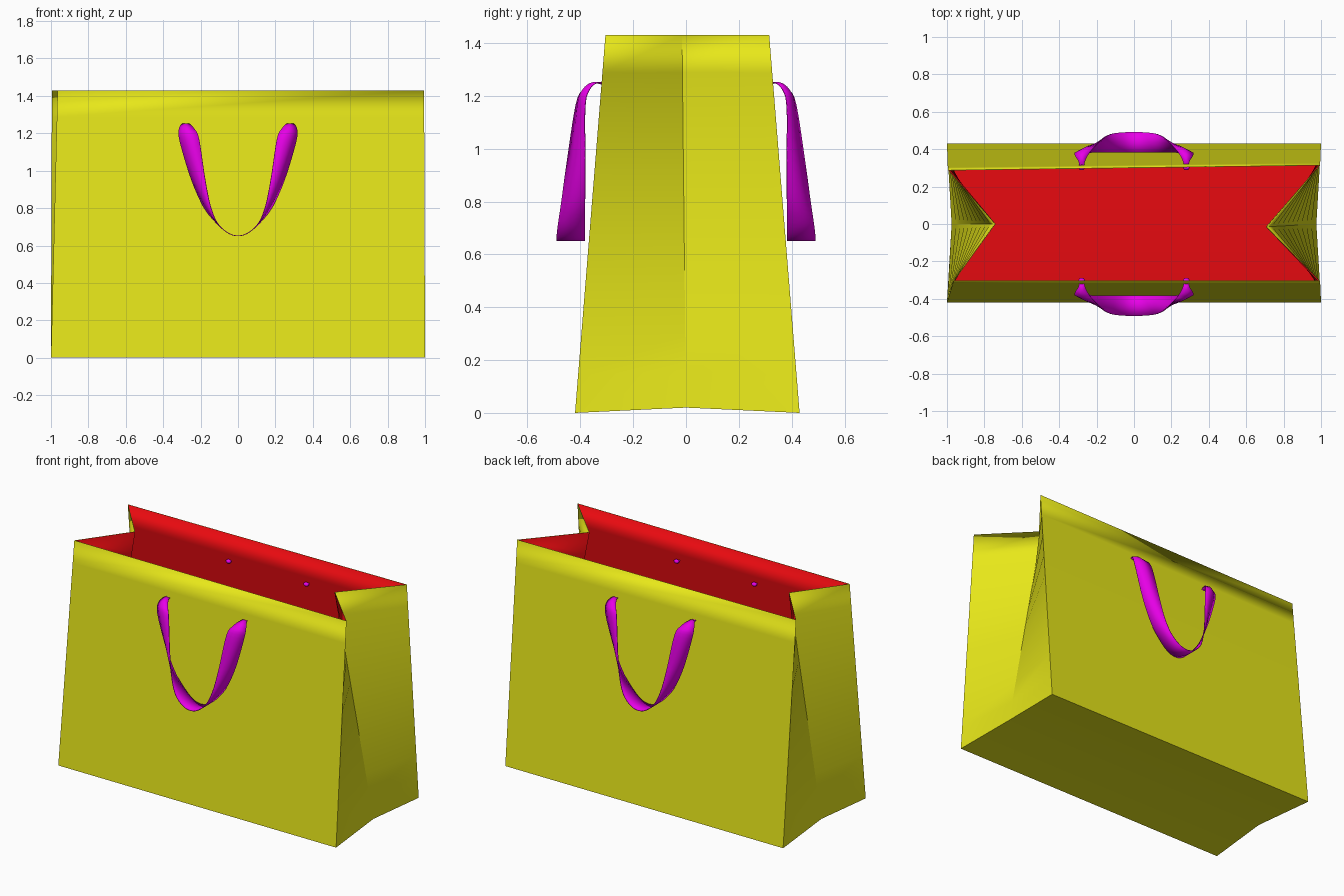
import bpy, bmesh
from mathutils import Vector

if "Cube" in bpy.data.objects:
    bpy.data.objects.remove(bpy.data.objects["Cube"])


def material(name, color):
    m = bpy.data.materials.new(name)
    m.diffuse_color = color
    m.use_nodes = True
    m.node_tree.nodes["Principled BSDF"].inputs["Base Color"].default_value = m.diffuse_color
    return m


YELLOW = material("yellow_paper", (0.8, 0.8, 0.01, 1))
RED = material("red_lining", (0.8, 0.003, 0.005, 1))
MAGENTA = material("magenta_ribbon", (0.8, 0.0, 0.8, 1))


def make_object(name, verts, faces, mats, thickness, offset, angle):
    me = bpy.data.meshes.new(name)
    me.from_pydata(verts, [], faces)
    ob = bpy.data.objects.new(name, me)
    bpy.context.collection.objects.link(ob)
    for m in mats:
        me.materials.append(m)
    s = ob.modifiers.new("thickness", 'SOLIDIFY')
    s.thickness, s.offset = thickness, offset
    s.material_offset = len(mats) - 1
    bpy.ops.object.select_all(action='DESELECT')
    ob.select_set(True)
    bpy.context.view_layer.objects.active = ob
    bpy.ops.object.shade_smooth_by_angle(angle=angle)
    return ob


# Bag: six-point outline lofted from base to rim, side gussets folding inward
base = [(-1, -.42, 0), (1, -.42, 0), (.975, 0, .02),
        (1, .43, 0), (-1, .43, 0), (-.975, 0, .02)]
rim = [(-.965, -.305, 1.43), (.995, -.305, 1.43), (.71, -.015, 1.43),
       (.995, .315, 1.43), (-.995, .288, 1.43), (-.745, 0, 1.43)]
ROWS = 10
verts = [Vector(b).lerp(Vector(r), k / ROWS)
         for k in range(ROWS + 1) for b, r in zip(base, rim)]
faces = [(6 * k + i, 6 * k + (i + 1) % 6, 6 * k + 6 + (i + 1) % 6, 6 * k + 6 + i)
         for k in range(ROWS) for i in range(6)]
faces += [(0, 5, 2, 1), (5, 4, 3, 2)]
make_object("bag", verts, faces, [YELLOW, RED], 0.005, -1, 0.2)


def smooth_path(pts, steps=5):
    """Catmull-Rom curve through the points."""
    p = [Vector(q) for q in pts]
    p = [2 * p[0] - p[1]] + p + [2 * p[-1] - p[-2]]
    out = []
    for i in range(1, len(p) - 2):
        a, b, c, d = p[i - 1:i + 3]
        for s in range(steps):
            t = s / steps
            out.append(0.5 * (2 * b + (c - a) * t + (2 * a - 5 * b + 4 * c - d) * t * t
                              + (3 * b - a - 3 * c + d) * t ** 3))
    return out + [p[-2]]


def mirrored(half):
    return half + [(-x, y, z) for x, y, z in reversed(half[:-1])]


# Handle ribbon: one edge near the bag, one away, twisting towards the bottom
near_edge = smooth_path(mirrored([
    (-.290, -.300, 1.245), (-.297, -.335, 1.25), (-.315, -.365, 1.225),
    (-.312, -.382, 1.16), (-.252, -.382, .96), (-.185, -.382, .81),
    (-.115, -.382, .72), (-.055, -.382, .668), (0, -.382, .652)]))
far_edge = smooth_path(mirrored([
    (-.268, -.300, 1.245), (-.260, -.340, 1.25), (-.235, -.385, 1.225),
    (-.208, -.415, 1.17), (-.175, -.450, .95), (-.147, -.470, .81),
    (-.110, -.484, .72), (-.055, -.490, .668), (0, -.491, .652)]))
n = len(near_edge)
for side, sign in (("front", 1), ("back", -1)):
    # Three points across give the ribbon a slight cupped section near the holes
    pts = []
    for i, (a, b) in enumerate(zip(near_edge, far_edge)):
        bulge = 0.018 * abs(2 * i / (n - 1) - 1)
        mid = (a + b) / 2 + Vector((0, -bulge, 0))
        pts += [Vector((q.x * sign, q.y * sign, q.z)) for q in (a, mid, b)]
    quads = [(3 * i + j, 3 * i + j + 1, 3 * i + j + 4, 3 * i + j + 3)
             for i in range(n - 1) for j in range(2)]
    make_object(side + "_handle", pts, quads, [MAGENTA], 0.004, 0, 1.0)

    # Small ribbon ends poking through inside the bag
    for label, x in (("left", -.28), ("right", .28)):
        bpy.ops.mesh.primitive_uv_sphere_add(segments=10, ring_count=6, radius=0.018,
                                             location=(x, -.302 * sign, 1.245))
        knot = bpy.context.object
        knot.name = f"{side}_{label}_ribbon_end"
        knot.scale = (1, .8, .7)
        knot.data.materials.append(MAGENTA)
        bpy.ops.object.shade_smooth()
